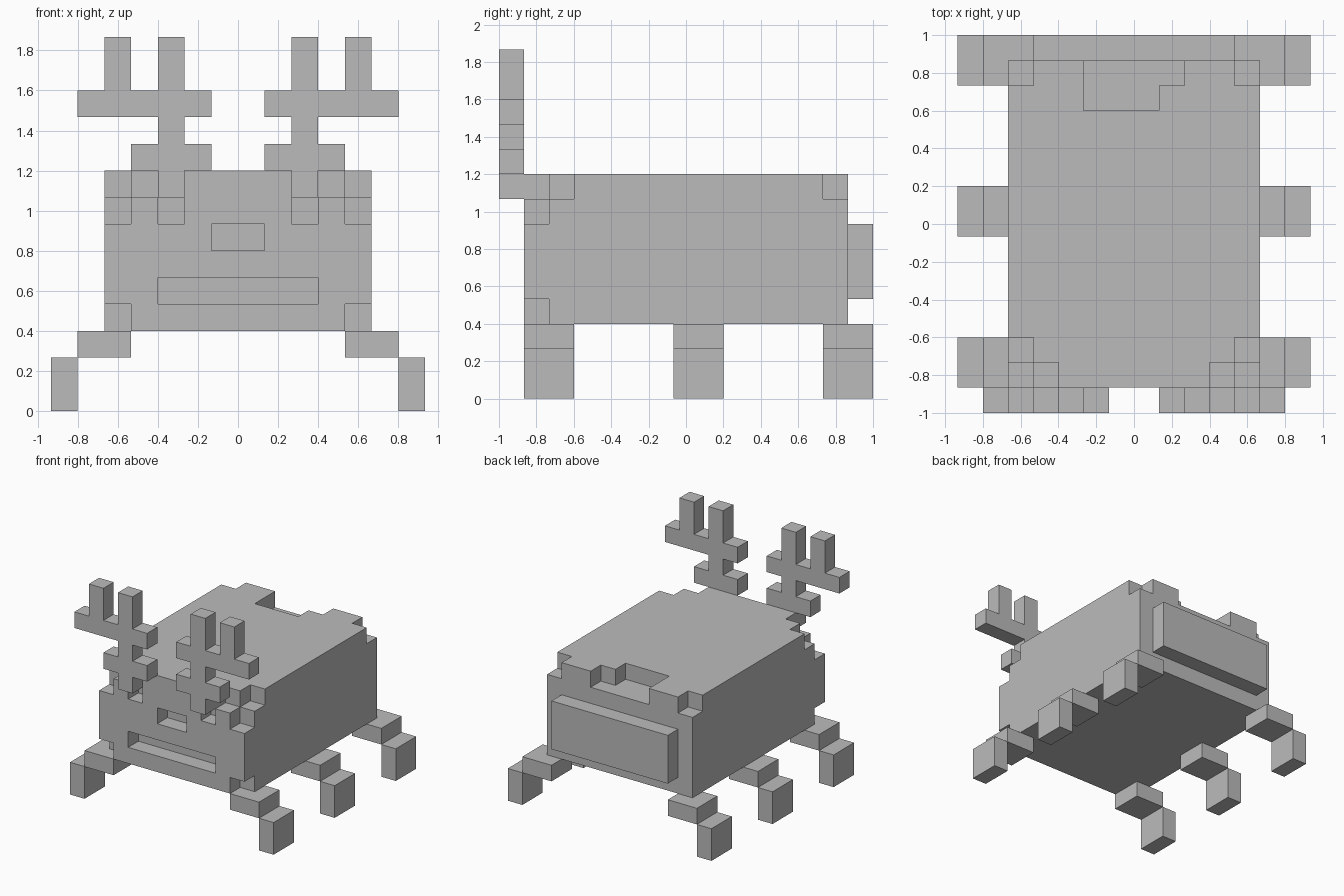
import bpy, bmesh
from mathutils import Vector

# Everything sits on a cubic grid: x from the centre, y from the front, z from the ground
U = 2 / 15
ORIGIN = Vector((0, 7.5, 0))

cube = bpy.data.objects.get("Cube")
if cube:
    bpy.data.objects.remove(cube, do_unlink=True)

grey = bpy.data.materials.new("plain grey")
grey.use_nodes = True
grey.diffuse_color = (0.5, 0.5, 0.5, 1)
for node in grey.node_tree.nodes:
    if node.type == 'BSDF_PRINCIPLED':
        node.inputs["Base Color"].default_value = (0.5, 0.5, 0.5, 1)


def cells(box):
    """Grid cells inside a box given as x, y and z ranges."""
    return {(x, y, z) for x in range(*box[0]) for y in range(*box[1]) for z in range(*box[2])}


def flip(box):
    """The same box on the other side of the centre plane."""
    (a, b), y, z = box
    return ((-b, -a), y, z)


def build(name, solid, removed=()):
    """Make one object from the outer faces of the filled cells."""
    filled = set().union(*map(cells, solid))
    for box in removed:
        filled -= cells(box)
    bm = bmesh.new()
    corners = {}

    def corner(p):
        key = tuple(p)
        if key not in corners:
            corners[key] = bm.verts.new((Vector(p) - ORIGIN) * U)
        return corners[key]

    for cell in filled:
        for axis in range(3):
            for side in (0, 1):
                near = list(cell)
                near[axis] += 2 * side - 1
                if tuple(near) in filled:
                    continue
                ring = []
                for s, t in ((0, 0), (1, 0), (1, 1), (0, 1)):
                    p = list(cell)
                    p[axis] += side
                    p[(axis + 1) % 3] += s
                    p[(axis + 2) % 3] += t
                    ring.append(corner(p))
                bm.faces.new(ring if side else ring[::-1])
    # Merge the flat areas into large faces
    bmesh.ops.dissolve_limit(bm, angle_limit=0.01, verts=bm.verts, edges=bm.edges)
    mesh = bpy.data.meshes.new(name)
    bm.to_mesh(mesh)
    bm.free()
    mesh.materials.append(grey)
    obj = bpy.data.objects.new(name, mesh)
    bpy.context.collection.objects.link(obj)
    return obj


# Body with recessed face, notched corners and a hollow in the back edge
corner_cuts = [
    ((4, 5), (1, 3), (8, 9)),     # upper front corner
    ((3, 4), (1, 2), (8, 9)),     # beside the antler root
    ((4, 5), (1, 2), (7, 8)),     # below the upper corner
    ((2, 3), (1, 2), (7, 8)),     # eye
    ((4, 5), (1, 2), (3, 4)),     # lower front corner
    ((4, 5), (13, 14), (8, 9)),   # upper rear corner
]
middle_cuts = [
    ((-1, 1), (1, 2), (6, 7)),    # nose
    ((-3, 3), (1, 2), (4, 5)),    # mouth
    ((-2, 1), (12, 14), (8, 9)),  # hollow in the back edge
    ((1, 2), (13, 14), (8, 9)),
]
build("body", [((-5, 5), (1, 14), (3, 9))],
      corner_cuts + [flip(b) for b in corner_cuts] + middle_cuts)

# Raised panel on the back
build("back_panel", [((-4, 4), (14, 15), (4, 7))])

# Antlers: stem, two crossbars and an outer prong
antler = [
    ((2, 3), (0, 1), (8, 14)),
    ((1, 4), (0, 1), (9, 10)),
    ((1, 6), (0, 1), (11, 12)),
    ((4, 5), (0, 1), (12, 14)),
]
build("left_antler", antler)
build("right_antler", [flip(b) for b in antler])

# Six stepped legs
for row, y in (("front", 1), ("middle", 7), ("rear", 13)):
    thigh = ((4, 6), (y, y + 2), (2, 3))
    foot = ((6, 7), (y, y + 2), (0, 2))
    build(f"{row}_left_leg", [thigh, foot])
    build(f"{row}_right_leg", [flip(thigh), flip(foot)])
